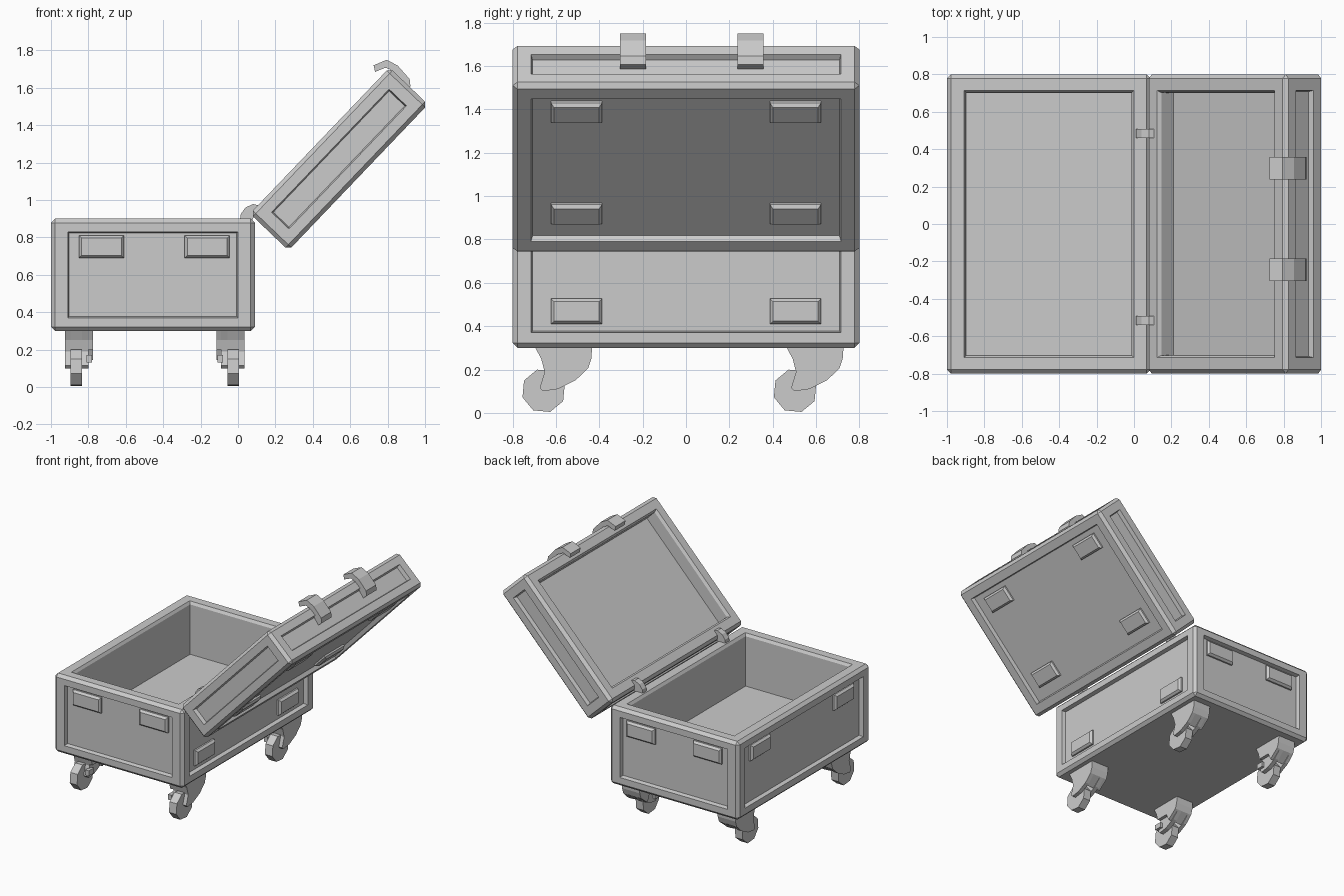
import bpy, bmesh
from math import radians, cos, sin, pi
from mathutils import Matrix, Vector

if "Cube" in bpy.data.objects:
    bpy.data.objects.remove(bpy.data.objects["Cube"])

I = Matrix.Identity(4)
LID_L, LID_T = 1.08, 0.285
# Lid space: x runs from hinge to free end, z points to the lid's open side
LID = Matrix.Translation((0.27, 0, 0.73)) @ Matrix.Rotation(radians(-46.3), 4, 'Y')


def finish(bm, name, mat=I):
    bmesh.ops.recalc_face_normals(bm, faces=bm.faces[:])
    bm.transform(mat)
    me = bpy.data.meshes.new(name)
    bm.to_mesh(me)
    bm.free()
    ob = bpy.data.objects.new(name, me)
    bpy.context.collection.objects.link(ob)
    return ob


def prism(name, pts, a, b, axis, mat=I):
    """Extrude a profile between a and b; axis 'Y' takes (x,z), axis 'X' takes (y,z)."""
    bm = bmesh.new()
    put = (lambda p, t: (p[0], t, p[1])) if axis == 'Y' else (lambda p, t: (t, p[0], p[1]))
    lo = [bm.verts.new(put(p, a)) for p in pts]
    hi = [bm.verts.new(put(p, b)) for p in pts]
    bm.faces.new(lo)
    bm.faces.new(hi[::-1])
    n = len(pts)
    for i in range(n):
        j = (i + 1) % n
        bm.faces.new((lo[i], hi[i], hi[j], lo[j]))
    return finish(bm, name, mat)


def panel_box(name, centre, half, frame, cavity, bottom_panel, mat=I):
    """Chamfered box with recessed side panels and a deep cavity in the top."""
    bm = bmesh.new()
    bmesh.ops.create_cube(bm, size=2)
    bmesh.ops.scale(bm, vec=half, verts=bm.verts[:])
    bmesh.ops.bevel(bm, geom=bm.edges[:], offset=0.022, segments=1, affect='EDGES')
    bm.normal_update()
    big = [f for f in bm.faces if max(abs(c) for c in f.normal) > 0.99]
    for f in big:
        n = f.normal.copy()
        if n.z < -0.9 and not bottom_panel:
            continue
        bmesh.ops.inset_individual(bm, faces=[f], thickness=0.03)
        for v in f.verts:
            for k in range(3):
                if abs(n[k]) < 0.5:
                    s = 1 if v.co[k] > 0 else -1
                    v.co[k] = s * (half[k] - frame[k])
        bm.normal_update()
        if n.z > 0.9:
            bmesh.ops.inset_individual(bm, faces=[f], thickness=0.018, depth=-0.02)
            bm.normal_update()
            bmesh.ops.inset_individual(bm, faces=[f], thickness=0.002, depth=-(cavity - 0.02))
        else:
            bmesh.ops.inset_individual(bm, faces=[f], thickness=0.01, depth=-0.03)
        bm.normal_update()
    bmesh.ops.translate(bm, vec=centre, verts=bm.verts[:])
    return finish(bm, name, mat)


def pad(name, centre, n, u, v, w, h, mat=I):
    """Sloped rectangular pad whose back sits on a recessed panel."""
    c, n, u, v = Vector(centre), Vector(n), Vector(u), Vector(v)
    bm = bmesh.new()
    rings = []
    for inset, out in ((0, 0), (0, 0.012), (0.014, 0.028)):
        a, b = w / 2 - inset, h / 2 - inset
        rings.append([bm.verts.new(c + n * out + u * a * i + v * b * j)
                      for i, j in ((-1, -1), (1, -1), (1, 1), (-1, 1))])
    bm.faces.new(rings[0][::-1])
    bm.faces.new(rings[2])
    for p, q in zip(rings, rings[1:]):
        for i in range(4):
            j = (i + 1) % 4
            bm.faces.new((p[i], p[j], q[j], q[i]))
    return finish(bm, name, mat)


# Case body and tilted lid
panel_box("case_body", (-0.455, 0, 0.6), (0.545, 0.8, 0.3), (0.09, 0.085, 0.07), 0.4, False)
panel_box("lid", (LID_L / 2, 0, LID_T / 2), (LID_L / 2, 0.8, LID_T / 2),
          (0.085, 0.085, 0.078), 0.11, True, LID)

# Pads on the body sides and lid
X, Y, Z = (1, 0, 0), (0, 1, 0), (0, 0, 1)
for s in (-1, 1):
    for x in (-0.73, -0.165):
        pad("body_end_pad", (x, s * 0.77, 0.75), (0, s, 0), X, Z, 0.24, 0.12)
    pad("body_front_pad", (-0.97, s * 0.505, 0.75), (-1, 0, 0), Y, Z, 0.235, 0.12)
    pad("body_hinge_side_pad", (0.06, s * 0.505, 0.468), X, Y, Z, 0.235, 0.118)
    for u in (0.24, 0.888):
        pad("lid_pad", (u, s * 0.505, 0.03), (0, 0, -1), Y, X, 0.235, 0.125, LID)

# Latches on the lid's free end
latch = [(1.05, 0.14), (1.085, 0.135), (1.11, 0.165), (1.118, 0.26), (1.10, 0.325),
         (1.03, 0.355), (1.01, 0.325), (1.065, 0.30), (1.075, 0.275)]
for y in (-0.245, 0.298):
    prism("latch", latch, y - 0.06, y + 0.06, 'Y', LID)

# Hinges bridging body and lid
hinge = [(0.01, 0.89), (0.015, 0.925), (0.04, 0.96), (0.08, 0.978), (0.108, 0.972),
         (0.10, 0.94), (0.075, 0.89)]
for y in (0.483, -0.517):
    prism("hinge", hinge, y - 0.024, y + 0.024, 'Y')

# Casters: fork plates, crown, wheel and axle cap, mirrored left/right
fork = [(-0.695, 0.3), (-0.668, 0.25), (-0.652, 0.19), (-0.675, 0.115), (-0.66, 0.1),
        (-0.59, 0.11), (-0.51, 0.15), (-0.452, 0.205), (-0.437, 0.25), (-0.433, 0.305)]
crown = [(-0.695, 0.305), (-0.668, 0.25), (-0.655, 0.2), (-0.555, 0.2), (-0.53, 0.145),
         (-0.452, 0.205), (-0.437, 0.25), (-0.433, 0.305)]
wheel = [(-0.657 + 0.102 * cos(i * pi / 4 + 0.3), 0.102 + 0.102 * sin(i * pi / 4 + 0.3))
         for i in range(8)]
cap = [(-0.69, 0.13), (-0.63, 0.13), (-0.63, 0.17), (-0.69, 0.17)]
flip = Matrix.Translation((-0.89, 0, 0)) @ Matrix.Scale(-1, 4, X)
for side in (I, flip):
    for dy in (0, 1.16):
        m = Matrix.Translation((0, dy, 0)) @ side
        parts = (("caster_fork", fork, -0.925, -0.895), ("caster_fork", fork, -0.835, -0.8),
                 ("caster_crown", crown, -0.925, -0.775), ("caster_wheel", wheel, -0.896, -0.834),
                 ("caster_axle_cap", cap, -0.81, -0.78))
        for name, pts, a, b in parts:
            ob = prism(name, pts, a, b, 'X', m)
            if side is flip:
                ob.data.flip_normals()
